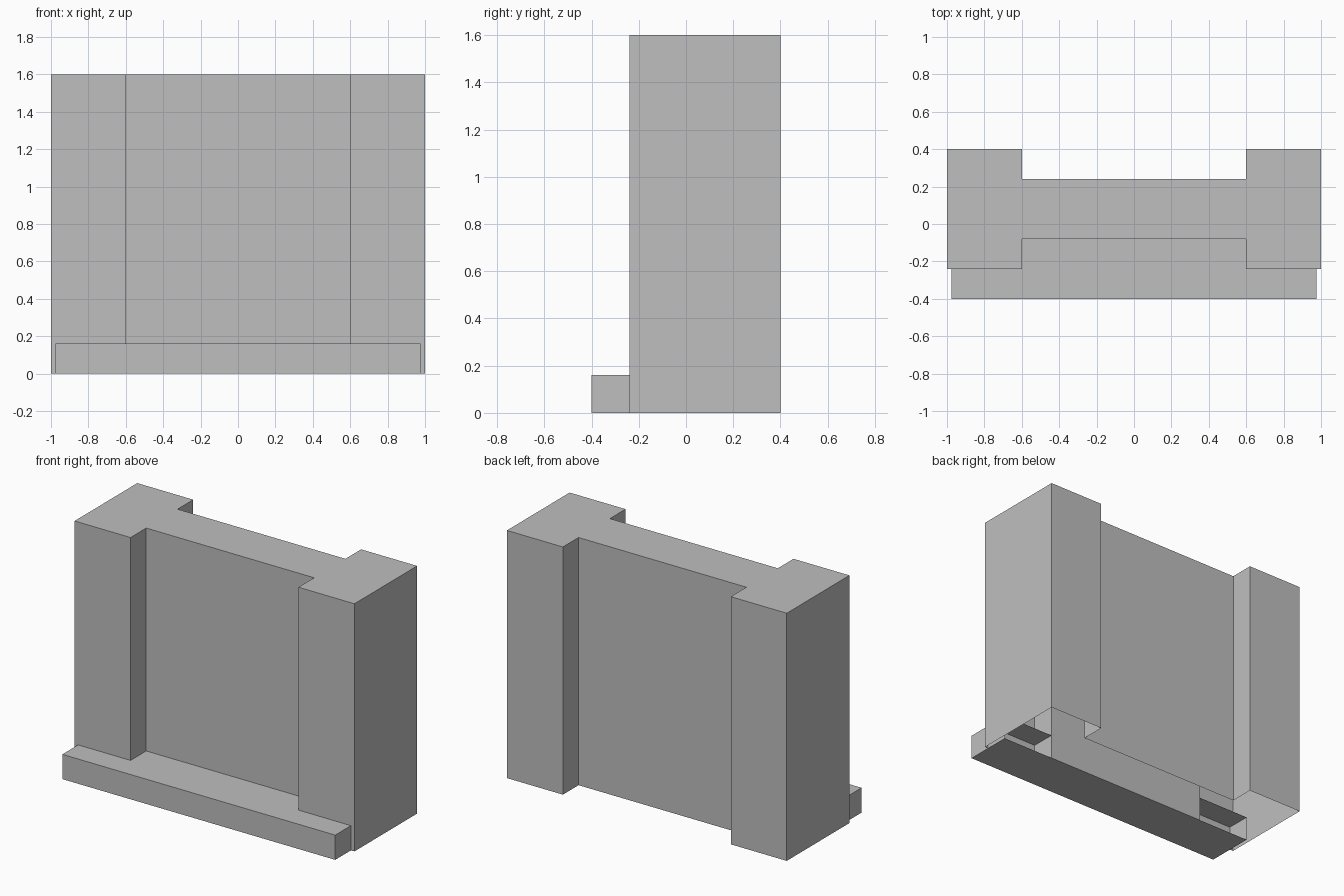
import bpy
import bmesh

cube = bpy.data.objects.get("Cube")
if cube:
    bpy.data.objects.remove(cube, do_unlink=True)

# Single plain grey
grey = bpy.data.materials.new("plain_grey")
grey.use_nodes = True
colour = (0.52, 0.52, 0.52, 1.0)
grey.diffuse_color = colour
grey.node_tree.nodes["Principled BSDF"].inputs["Base Color"].default_value = colour


def extrude_outline(name, outline, height, is_open):
    """Raise a flat outline into a solid, then remove the faces that is_open picks."""
    bm = bmesh.new()
    base = bm.faces.new([bm.verts.new((x, y, 0)) for x, y in outline])
    raised = bmesh.ops.extrude_face_region(bm, geom=[base], use_keep_orig=True)
    verts = [v for v in raised["geom"] if isinstance(v, bmesh.types.BMVert)]
    bmesh.ops.translate(bm, verts=verts, vec=(0, 0, height))
    bmesh.ops.recalc_face_normals(bm, faces=bm.faces)
    unwanted = [f for f in bm.faces if is_open(f.normal)]
    bmesh.ops.delete(bm, geom=unwanted, context="FACES")
    mesh = bpy.data.meshes.new(name)
    bm.to_mesh(mesh)
    bm.free()
    mesh.materials.append(grey)
    obj = bpy.data.objects.new(name, mesh)
    bpy.context.collection.objects.link(obj)
    return obj


# Wall panel with a thick pillar at each end, hollow and open underneath
half = [(0.6, -0.08), (0.6, -0.24), (1.0, -0.24),
        (1.0, 0.4), (0.6, 0.4), (0.6, 0.24)]
outline = half + [(-x, y) for x, y in reversed(half)]
extrude_outline("pillared_wall", outline, 1.6, lambda n: n.z < -0.5)

# Low front ledge running into the wall, open at its hidden back
ledge = [(-0.975, -0.4), (0.975, -0.4), (0.975, -0.08), (-0.975, -0.08)]
extrude_outline("front_ledge", ledge, 0.16, lambda n: n.y > 0.5)
